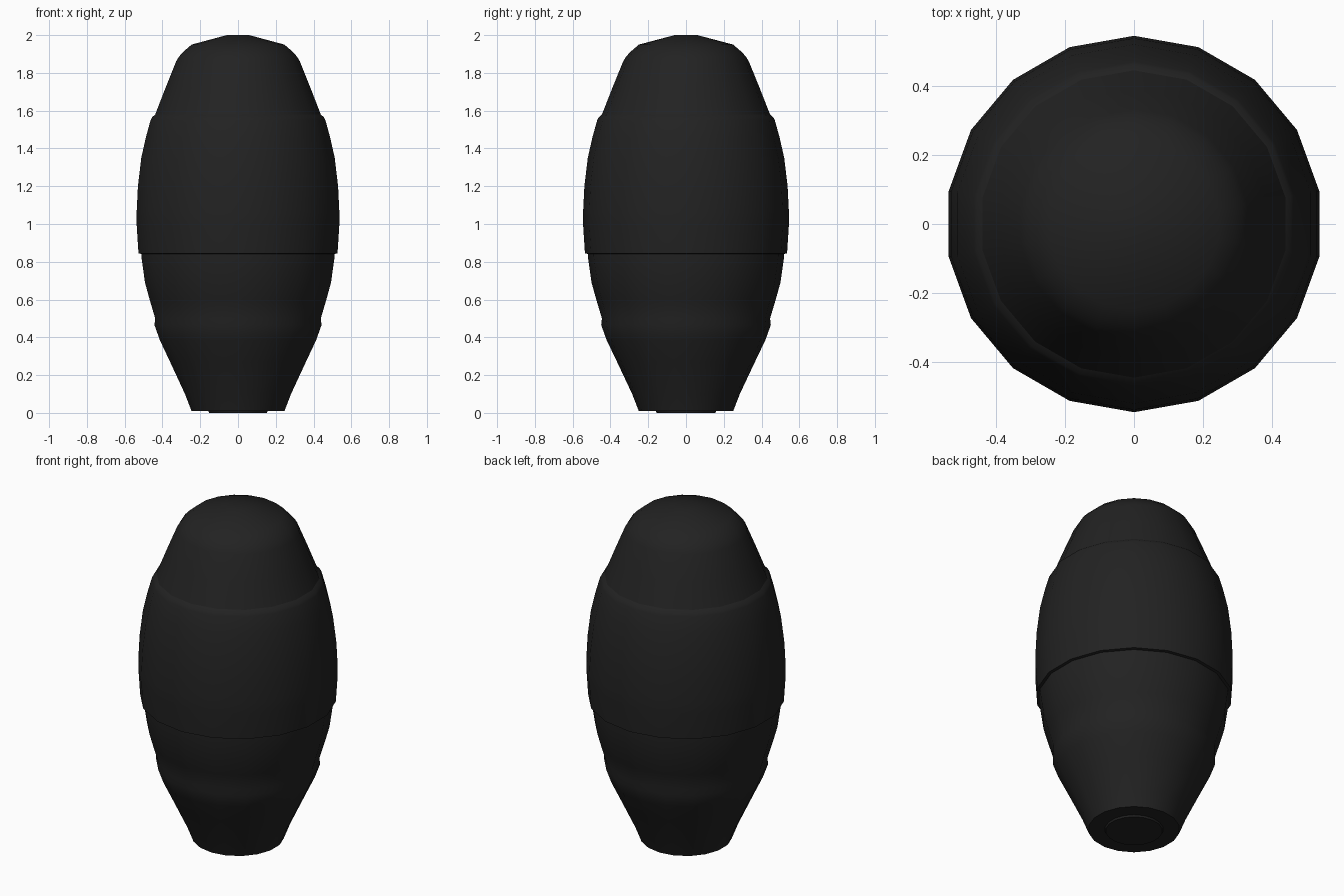
import bpy
import bmesh
from math import sin, cos, pi, radians

SIDES = 18

cube = bpy.data.objects.get("Cube")
if cube:
    bpy.data.objects.remove(cube, do_unlink=True)

black = bpy.data.materials.new("soft black")
black.use_nodes = True
colour = (0.016, 0.016, 0.016, 1)
black.diffuse_color = colour
black.node_tree.nodes["Principled BSDF"].inputs["Base Color"].default_value = colour


def lathe(name, profile, smooth_angle=35):
    """Turn a (radius, height) profile, listed upwards, and cap both ends."""
    bm = bmesh.new()
    rings = []
    for r, z in profile:
        angles = [pi / 2 + 2 * pi * i / SIDES for i in range(SIDES)]
        rings.append([bm.verts.new((r * cos(a), r * sin(a), z)) for a in angles])
    for low, high in zip(rings, rings[1:]):
        for i in range(SIDES):
            j = (i + 1) % SIDES
            bm.faces.new((low[i], low[j], high[j], high[i]))
    bm.faces.new(rings[0][::-1])
    bm.faces.new(rings[-1])
    mesh = bpy.data.meshes.new(name)
    bm.to_mesh(mesh)
    bm.free()
    mesh.materials.append(black)
    obj = bpy.data.objects.new(name, mesh)
    bpy.context.collection.objects.link(obj)
    bpy.ops.object.select_all(action='DESELECT')
    obj.select_set(True)
    bpy.context.view_layer.objects.active = obj
    bpy.ops.object.shade_smooth_by_angle(angle=radians(smooth_angle))
    return obj


# Tapered lower half with a small raised foot
lathe("lower_shell", [
    (0.155, 0.0), (0.16, 0.01), (0.25, 0.01), (0.285, 0.1), (0.365, 0.27),
    (0.42, 0.385), (0.449, 0.465), (0.445, 0.5), (0.475, 0.6), (0.5, 0.69),
    (0.52, 0.83), (0.52, 0.85)])

# Wider upper half that overhangs the seam
lathe("upper_shell", [
    (0.515, 0.84), (0.535, 0.845), (0.545, 1.0), (0.545, 1.06), (0.538, 1.2),
    (0.52, 1.35), (0.495, 1.46), (0.47, 1.55), (0.462, 1.565), (0.445, 1.58)])

# Shouldered cap with a shallow crown
lathe("top_cap", [
    (0.445, 1.58), (0.39, 1.72), (0.333, 1.86), (0.318, 1.885), (0.296, 1.91),
    (0.249, 1.95), (0.06, 2.0)], 50)
